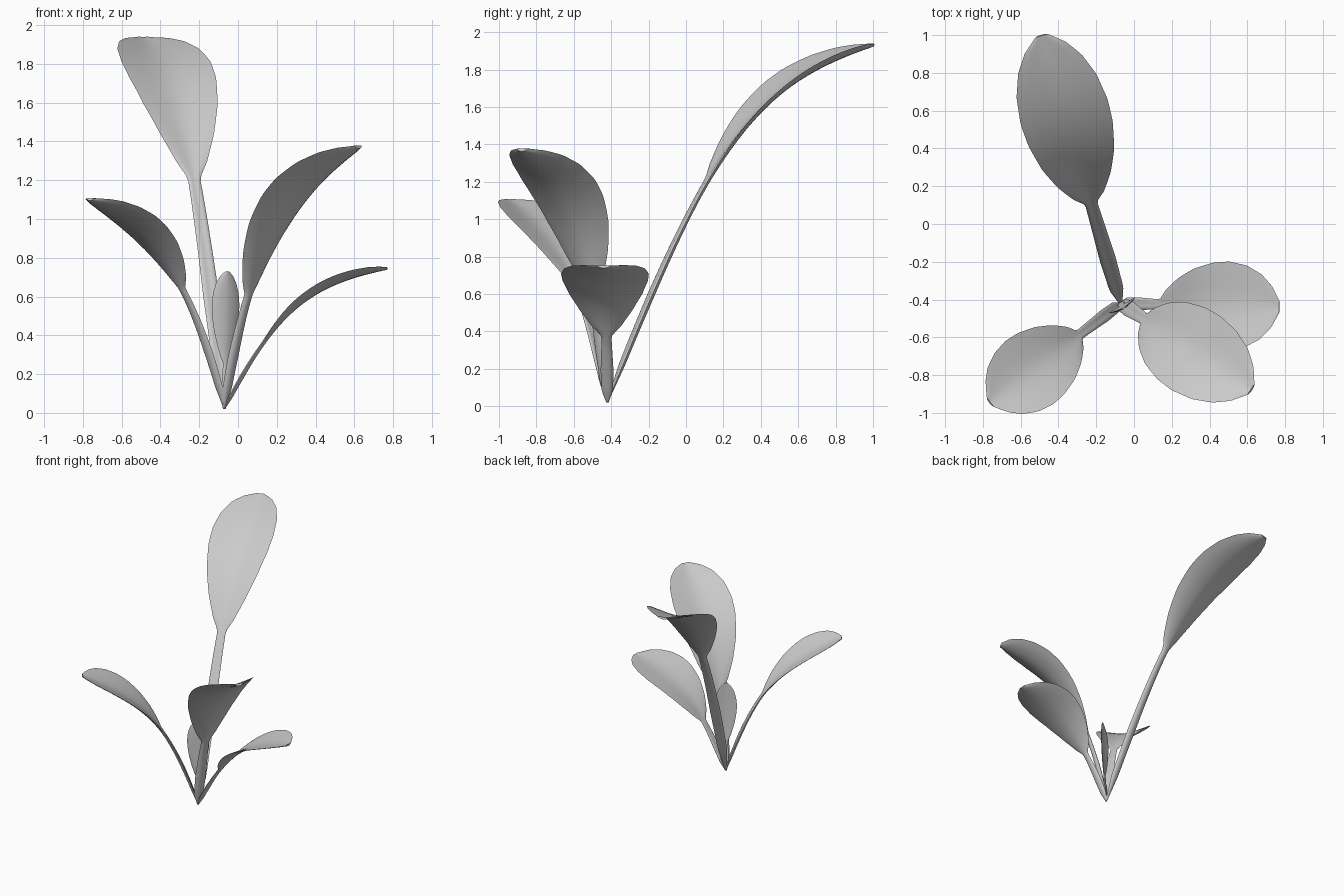
import bpy, bmesh
from mathutils import Vector

old = bpy.data.objects.get("Cube")
if old:
    bpy.data.objects.remove(old, do_unlink=True)

grey = bpy.data.materials.new("plain_grey")
grey.use_nodes = True
grey.diffuse_color = (0.6, 0.6, 0.6, 1)
grey.node_tree.nodes["Principled BSDF"].inputs["Base Color"].default_value = grey.diffuse_color

ROOT = Vector((-0.07, -0.42, 0.02))
STEM = [(0, 0.008), (0.18, 0.038), (0.5, 0.043), (1, 0.034)]        # half width along the stem
BLADE = [(0, 0), (0.12, 0.34), (0.25, 0.6), (0.4, 0.83), (0.55, 0.97), (0.66, 1),
         (0.78, 0.92), (0.88, 0.73), (0.95, 0.47), (1, 0.14)]       # share of the full half width


def lookup(table, s):
    for (a, va), (b, vb) in zip(table, table[1:]):
        if s <= b:
            return va + (vb - va) * (s - a) / (b - a)
    return table[-1][1]


def make_leaf(name, heading, length, tip_z, bend, bulge, blade_z, half, stem=1.0, cup=0.22):
    """Cupped blade and channelled stem swept along a curve rising in one heading."""
    out = Vector((*heading, 0)).normalized()
    side = Vector((out.y, -out.x, 0))
    tip = ROOT + out * length
    tip.z = tip_z
    corner = ROOT + out * bend[0]
    corner.z = bend[1]
    c1, c2 = ROOT.lerp(corner, bulge), tip.lerp(corner, bulge)

    # Sample the midrib and find where the blade begins
    n = 64
    rib, run = [], [0]
    for i in range(n + 1):
        t = i / n
        a, b, c = ROOT.lerp(c1, t), c1.lerp(c2, t), c2.lerp(tip, t)
        rib.append(a.lerp(b, t).lerp(b.lerp(c, t), t))
        if i:
            run.append(run[-1] + (rib[i] - rib[i - 1]).length)
    start = next(d for d, p in zip(run, rib) if p.z >= blade_z)

    bm = bmesh.new()
    across = [i / 5 - 1 for i in range(11)]
    rings = []
    for i, p in enumerate(rib):
        tangent = (rib[min(i + 1, n)] - rib[max(i - 1, 0)]).normalized()
        up = side.cross(tangent).normalized()
        if run[i] < start:
            w = stem * lookup(STEM, run[i] / start)
            thick = 0.65 * w
        else:
            s = (run[i] - start) / (run[-1] - start)
            w = max(half * lookup(BLADE, s), stem * 0.034 * (1 - s))
            thick = stem * 0.024 * (1 - 0.3 * s)
        mid = [p + side * (u * w) + up * (cup * w * abs(u) ** 1.6) for u in across]
        swell = [up * (0.5 * thick * (1 - u ** 4)) for u in across]
        top = [q + v for q, v in zip(mid, swell)]
        low = [q - v for q, v in zip(mid, swell)]
        rings.append([bm.verts.new(q) for q in top + low[-2:0:-1]])
    for r0, r1 in zip(rings, rings[1:]):
        for j in range(len(r0)):
            k = (j + 1) % len(r0)
            bm.faces.new((r0[j], r0[k], r1[k], r1[j]))
    bm.faces.new(rings[0])
    bm.faces.new(rings[-1])
    bmesh.ops.recalc_face_normals(bm, faces=bm.faces)

    mesh = bpy.data.meshes.new(name)
    bm.to_mesh(mesh)
    bm.free()
    mesh.materials.append(grey)
    obj = bpy.data.objects.new(name, mesh)
    bpy.context.collection.objects.link(obj)
    bpy.ops.object.select_all(action="DESELECT")
    obj.select_set(True)
    bpy.context.view_layer.objects.active = obj
    bpy.ops.object.shade_smooth_by_angle(angle=0.9)


make_leaf("tall_back_leaf", (-0.42, 1.42), 1.48, 1.93, (0.69, 1.68), 0.85, 1.13, 0.24)
make_leaf("front_left_leaf", (0.68, -0.45), 0.83, 1.37, (0.22, 1.08), 0.8, 0.53, 0.235)
make_leaf("low_left_leaf", (0.84, -0.02), 0.84, 0.745, (0.32, 0.64), 0.8, 0.34, 0.235, 0.8, 0.16)
make_leaf("front_right_leaf", (-0.7, -0.53), 0.87, 1.1, (0.28, 0.84), 0.8, 0.61, 0.21, 0.8)
make_leaf("small_centre_leaf", (0.51, -0.86), 0.03, 0.73, (0.03, 0.4), 0.7, 0.22, 0.083, 0.5, 0.2)
